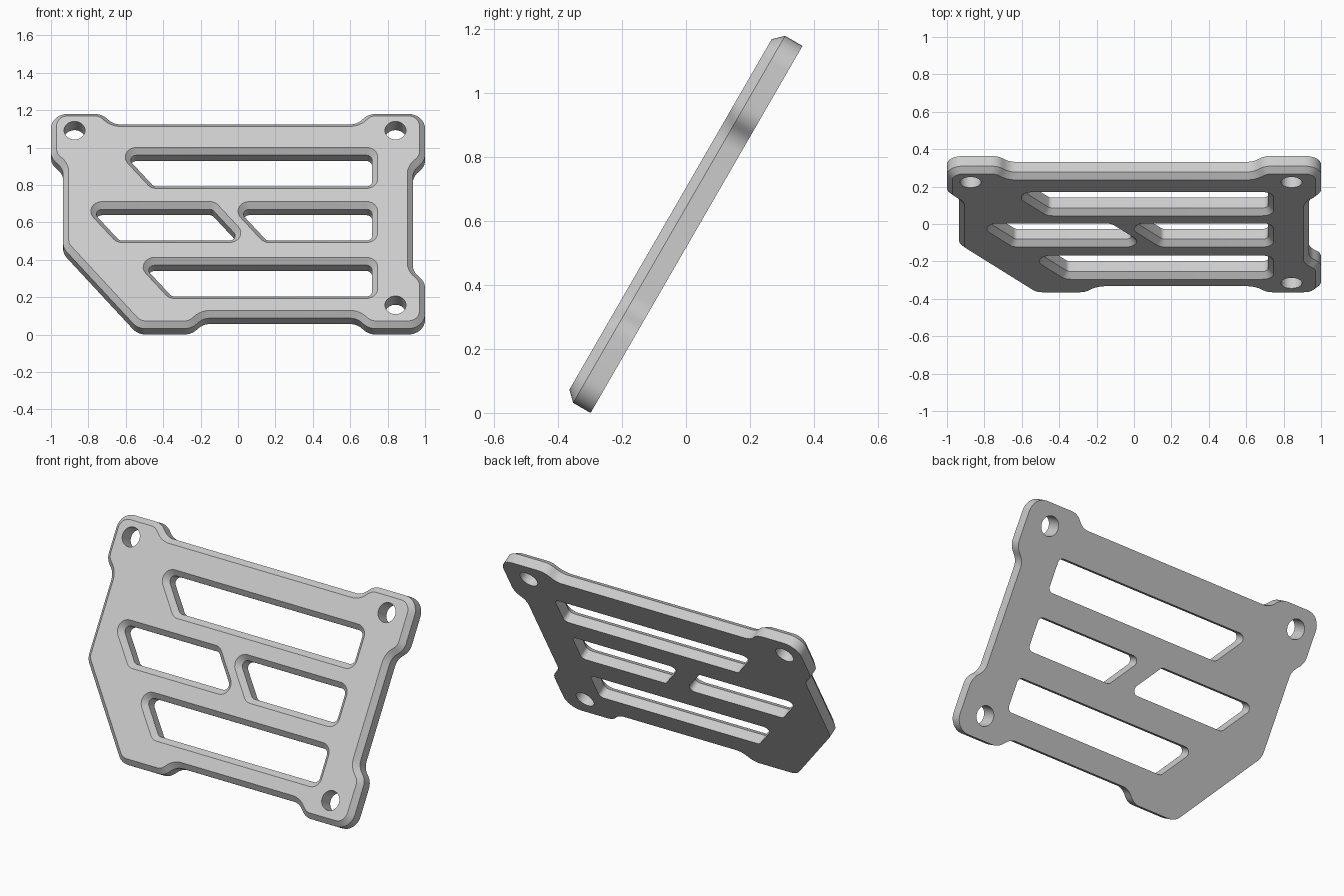
import bpy, bmesh
from math import radians
from mathutils import Vector, Matrix

cube = bpy.data.objects.get("Cube")
if cube:
    bpy.data.objects.remove(cube)

RIM, THICK, CHAMFER = 0.063, 0.094, 0.03
TOP, STEP = 0.663, 0.065


def rounded(points, radius, inset=0.0, segments=8):
    """Counter-clockwise polygon with filleted corners, moved inward by inset."""
    pts = [Vector(p) for p in points]
    ring = []
    for i, p in enumerate(pts):
        d1 = (p - pts[i - 1]).normalized()
        d2 = (pts[(i + 1) % len(pts)] - p).normalized()
        n1, n2 = Vector((d1.y, -d1.x)), Vector((d2.y, -d2.x))
        turn = -n1.angle_signed(n2)
        k = radius if turn > 0 else -radius
        centre = p - (n1 + n2) * (k / (1 + n1.dot(n2)))
        for j in range(segments + 1):
            n = Matrix.Rotation(turn * j / segments, 2) @ n1
            ring.append(centre + n * (k - inset))
    return ring


def slot(left, right, low, slant_right=False):
    """Slot with a slanted left end and a straight or slanted right end."""
    high = low + 0.193
    slant = 0.156
    top_right = right - slant if slant_right else right
    return [(left + slant, low), (right, low), (top_right, high), (left, high)]


# Plate outline with three mounting tabs and a cut lower corner
low, edge = TOP - STEP, 1 - STEP
outline = [
    (-0.535, -TOP), (-0.25, -TOP), (-0.25 + STEP, -low), (0.635, -low),
    (0.635 + STEP, -TOP), (1, -TOP), (1, -0.375), (edge, -0.31),
    (edge, 0.31), (1, 0.375), (1, TOP), (0.7, TOP), (0.7 - STEP, low),
    (-0.665, low), (-0.665 - STEP, TOP), (-1, TOP), (-1, 0.39),
    (-edge, 0.325), (-edge, -0.165)]

slots = [
    slot(-0.606, 0.717, 0.215),
    slot(-0.79, 0.018, -0.119, slant_right=True),
    slot(-0.003, 0.717, -0.119),
    slot(-0.51, 0.717, -0.464)]

holes = [(-0.874, 0.543), (0.842, 0.543), (0.842, -0.535)]
HOLE_R = 0.056

bm = bmesh.new()
back_edges, front_edges = [], []


def add_wall(points, radius, layers):
    """Bridge copies of a rounded loop, one for each (height, inset) layer."""
    rings = [[bm.verts.new((p.x, p.y, h)) for p in rounded(points, radius, inset)]
             for h, inset in layers]
    count = len(rings[0])
    for a, b in zip(rings, rings[1:]):
        for i in range(count):
            j = (i + 1) % count
            bm.faces.new((a[i], a[j], b[j], b[i]))
    for ring, store in ((rings[0], back_edges), (rings[-1], front_edges)):
        store += [bm.edges.get((ring[i - 1], ring[i])) for i in range(count)]


# Outer wall and slot walls, chamfered towards the front
add_wall(outline, 0.09, [(0, 0), (RIM, 0), (THICK, CHAMFER)])
for s in slots:
    add_wall(s, 0.03, [(0, 0), (RIM, 0), (THICK, -CHAMFER)])

# Straight screw holes
for x, y in holes:
    r = HOLE_R
    square = [(x - r, y - r), (x + r, y - r), (x + r, y + r), (x - r, y + r)]
    add_wall(square, r * 0.99, [(0, 0), (THICK, 0)])

# Back and front faces around the openings
for edges in (back_edges, front_edges):
    bmesh.ops.triangle_fill(bm, edges=edges, use_beauty=True, normal=(0, 0, 1))
bmesh.ops.remove_doubles(bm, verts=bm.verts[:], dist=0.0001)
bmesh.ops.recalc_face_normals(bm, faces=bm.faces[:])

mesh = bpy.data.meshes.new("slotted_plate")
bm.to_mesh(mesh)
bm.free()
plate = bpy.data.objects.new("slotted_plate", mesh)
bpy.context.collection.objects.link(plate)
plate.rotation_euler.x = radians(60)
plate.location = (0, 0.033, 0.574)

# Light grey finish
grey = bpy.data.materials.new("light_grey")
grey.use_nodes = True
colour = (0.6, 0.6, 0.6, 1)
grey.diffuse_color = colour
grey.node_tree.nodes["Principled BSDF"].inputs["Base Color"].default_value = colour
mesh.materials.append(grey)

bpy.ops.object.select_all(action='DESELECT')
plate.select_set(True)
bpy.context.view_layer.objects.active = plate
bpy.ops.object.shade_smooth_by_angle(angle=radians(30))
